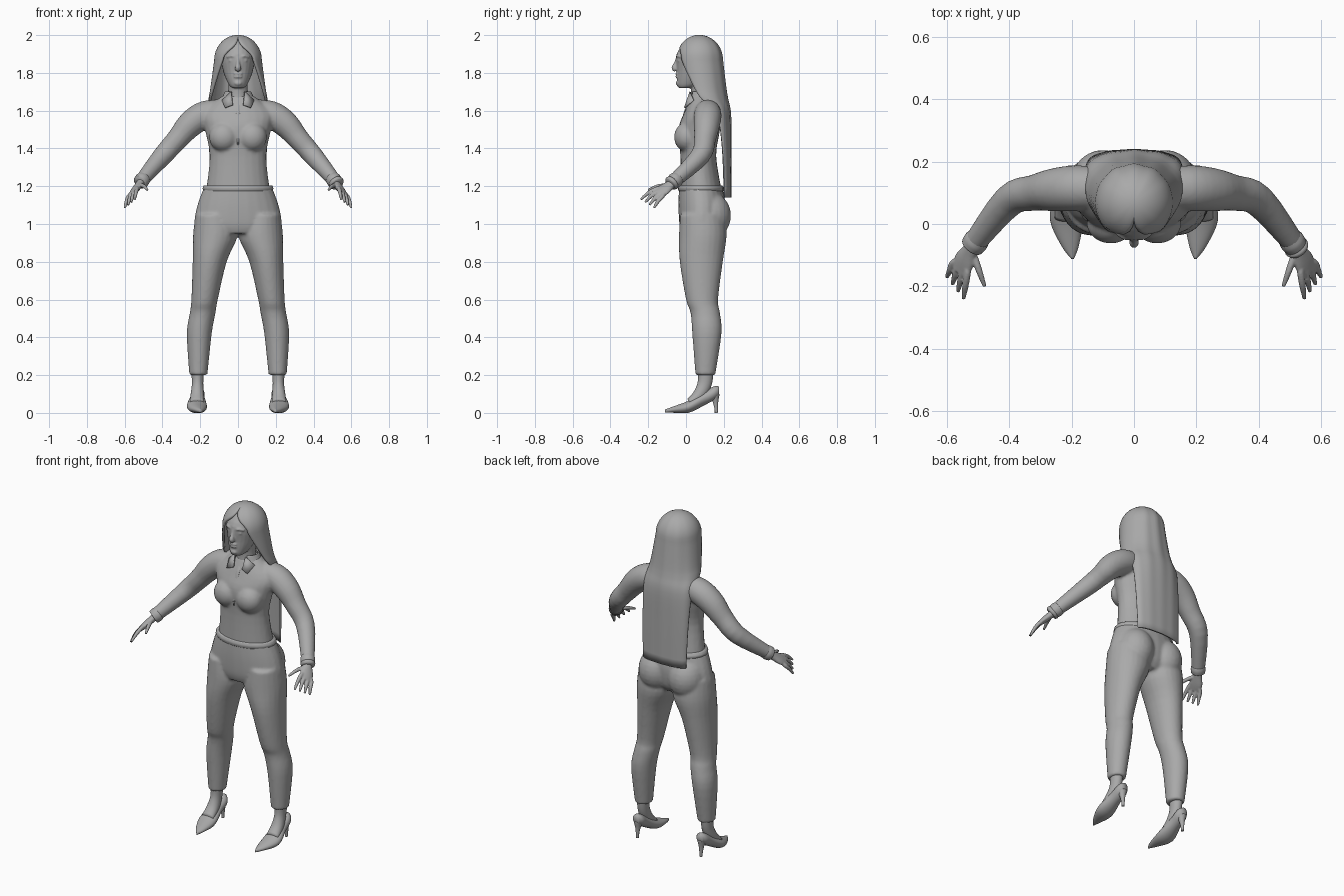
import bpy, bmesh, math
from mathutils import Vector, Matrix

if "Cube" in bpy.data.objects:
    bpy.data.objects.remove(bpy.data.objects["Cube"])

grey = bpy.data.materials.new("plain grey")
grey.use_nodes = True
grey.diffuse_color = (0.4, 0.4, 0.4, 1)
grey.node_tree.nodes["Principled BSDF"].inputs["Base Color"].default_value = grey.diffuse_color

ACROSS, ALONG, UP = Matrix.Identity(3)
SIDES = {"left": 1, "right": -1}


def spline(points, steps=4):
    """Smooth curve through tuples of any length."""
    result = []
    for i in range(len(points) - 1):
        before, start = points[max(i - 1, 0)], points[i]
        end, after = points[i + 1], points[min(i + 2, len(points) - 1)]
        for k in range(steps):
            t = k / steps
            result.append([b + t * (c - a + t * (2 * a - 5 * b + 4 * c - d + t * (3 * b - 3 * c + d - a))) / 2
                           for a, b, c, d in zip(before, start, end, after)])
    return result + [points[-1]]


def level(z, half_width, front, back, x=0):
    """Horizontal oval given by its front and back."""
    return x, (front + back) / 2, z, half_width, (back - front) / 2


def bridge(bm, lower, upper, closed):
    count = len(lower)
    for k in range(count if closed else count - 1):
        j = (k + 1) % count
        bm.faces.new((lower[k], lower[j], upper[j], upper[k]))


def tube(bm, points, side=ACROSS, axis=None, mirror=1, sides=24):
    """Closed loft of ovals: x, y, z, radius along side, other radius."""
    points = spline(points)
    centres = [Vector(p[:3]) for p in points]
    rings = []
    for i, (centre, point) in enumerate(zip(centres, points)):
        ahead, behind = centres[min(i + 1, len(points) - 1)], centres[max(i - 1, 0)]
        tangent = axis or (ahead - behind).normalized()
        u = (side - tangent * side.dot(tangent)).normalized()
        v = tangent.cross(u)
        ring = []
        for k in range(sides):
            angle = math.tau * k / sides
            co = centre + u * point[3] * math.cos(angle) + v * point[-1] * math.sin(angle)
            co.x *= mirror
            ring.append(bm.verts.new(co))
        rings.append(ring)
    for lower, upper in zip(rings, rings[1:]):
        bridge(bm, lower, upper, True)
    bm.faces.new(rings[0])
    bm.faces.new(rings[-1])


def shell(bm, rows, ripple=0, segments=40):
    """Open-fronted sheet of arcs: z, half width, centre y, depth, opening angle."""
    rings = []
    for z, half_width, middle, depth, opening in rows:
        ring = []
        for k in range(segments + 1):
            angle = math.radians(opening) * (2 * k / segments - 1)
            lock = 1 + ripple * (math.cos(11 * angle) - math.cos(angle) ** 8)
            ring.append(bm.verts.new((half_width * math.sin(angle), middle + depth * math.cos(angle) * lock, z)))
        rings.append(ring)
    for lower, upper in zip(rings, rings[1:]):
        bridge(bm, lower, upper, False)
    return rings


def ball(bm, centre, radii):
    place = Matrix.Translation(centre) @ Matrix.Diagonal((*radii, 1))
    bmesh.ops.create_uvsphere(bm, u_segments=24, v_segments=14, radius=1, matrix=place)


def finish(name, bm, voxel=0, thickness=0):
    """Turn the mesh into an object, optionally blending its parts or thickening it."""
    bmesh.ops.recalc_face_normals(bm, faces=bm.faces)
    for face in bm.faces:
        face.smooth = True
    mesh = bpy.data.meshes.new(name)
    bm.to_mesh(mesh)
    bm.free()
    mesh.materials.append(grey)
    ob = bpy.data.objects.new(name, mesh)
    bpy.context.collection.objects.link(ob)
    if thickness:
        solid = ob.modifiers.new("thickness", "SOLIDIFY")
        solid.thickness, solid.offset = thickness, 0
    if voxel:
        blend = ob.modifiers.new("blend", "REMESH")
        blend.mode, blend.voxel_size, blend.use_smooth_shade = "VOXEL", voxel, True
        relax = ob.modifiers.new("relax", "SMOOTH")
        relax.factor, relax.iterations = 0.5, 3


# Shirt: trunk, bust and sleeves blended together
shirt = bmesh.new()
trunk = [level(z=1.17, half_width=.17, front=-.03, back=.19),
         level(z=1.36, half_width=.15, front=-.03, back=.16),
         level(z=1.5, half_width=.175, front=-.04, back=.18),
         level(z=1.59, half_width=.185, front=-.01, back=.18),
         level(z=1.68, half_width=.08, front=.03, back=.15)]
sleeve = [(.06, .11, 1.6, .06), (.17, .115, 1.58, .073), (.25, .11, 1.53, .07),
          (.32, .1, 1.45, .058), (.4, .075, 1.36, .052), (.515, -.065, 1.225, .036)]
tube(shirt, trunk, axis=UP)
for s in SIDES.values():
    ball(shirt, (s * .075, .005, 1.46), (.078, .068, .078))
    tube(shirt, sleeve, side=ALONG, mirror=s)
finish("shirt", shirt, voxel=.009)

# Trousers: hips, seat and legs blended together
trousers = bmesh.new()
hips = [level(z=1.2, half_width=.178, front=-.037, back=.19),
        level(z=1.1, half_width=.215, front=-.04, back=.21),
        level(z=1, half_width=.23, front=-.035, back=.2),
        level(z=.95, half_width=.18, front=-.02, back=.17)]
leg = [level(z=1.05, half_width=.1, front=-.03, back=.2, x=.125),
       level(z=.94, half_width=.118, front=-.037, back=.215, x=.12),
       level(z=.8, half_width=.09, front=-.033, back=.195, x=.15),
       level(z=.6, half_width=.07, front=0, back=.17, x=.177),
       level(z=.53, half_width=.068, front=.024, back=.18, x=.187),
       level(z=.42, half_width=.066, front=.033, back=.188, x=.205),
       level(z=.2, half_width=.048, front=.05, back=.155, x=.21)]
tube(trousers, hips, axis=UP)
for s in SIDES.values():
    ball(trousers, (s * .1, .125, 1.045), (.105, .113, .125))
    tube(trousers, leg, axis=UP, mirror=s)
finish("trousers", trousers, voxel=.009)

# Fold of the waistband
waistband = bmesh.new()
tube(waistband, [level(z=1.175, half_width=.183, front=-.04, back=.198),
                 level(z=1.19, half_width=.187, front=-.043, back=.2),
                 level(z=1.205, half_width=.18, front=-.038, back=.19)], axis=UP)
finish("waistband", waistband)

# Head: skull, neck and features blended together
head = bmesh.new()
skull = [level(z=1.72, half_width=.03, front=-.038, back=.03),
         level(z=1.74, half_width=.05, front=-.047, back=.08),
         level(z=1.81, half_width=.079, front=-.048, back=.15),
         level(z=1.9, half_width=.088, front=-.05, back=.168),
         level(z=1.975, half_width=.05, front=.005, back=.12)]
neck = [level(z=1.62, half_width=.065, front=.02, back=.15),
        level(z=1.69, half_width=.053, front=.027, back=.13),
        level(z=1.76, half_width=.052, front=.02, back=.13)]
nose = [(0, -.045, 1.885, .008), (0, -.053, 1.855, .009), (0, -.062, 1.828, .015), (0, -.052, 1.817, .015)]
brow = [(.014, -.046, 1.884, .006), (.035, -.043, 1.89, .007), (.06, -.026, 1.884, .005)]
tube(head, skull, axis=UP)
tube(head, neck, axis=UP)
tube(head, nose)
ball(head, (0, -.04, 1.745), (.022, .014, .014))
for lip_height in (1.795, 1.779):
    ball(head, (0, -.045, lip_height), (.023, .011, .007))
for s in SIDES.values():
    tube(head, brow, side=UP, mirror=s)
    ball(head, (s * .034, -.036, 1.865), (.016, .009, .007))
finish("head", head, voxel=.005)

# Long hair: a domed cap that opens round the face and falls flat down the back
hair = bmesh.new()
cap = []
for step in range(8, 0, -1):
    tilt = math.radians(10 * step)
    spread = .12 * math.cos(tilt)
    cap.append((1.87 + .125 * math.sin(tilt), spread, .07, spread, 180 - 42 * math.cos(tilt) ** 6))
fall = [(1.87, .12, .07, .12, 138), (1.72, .14, .09, .118, 112), (1.66, .15, .11, .108, 103),
        (1.58, .152, .165, .068, 92), (1.4, .147, .19, .045, 88), (1.14, .14, .2, .035, 86)]
crown = hair.verts.new((0, .07, 1.995))
first = shell(hair, cap + spline(fall), ripple=.02)[0]
for a, b in zip(first, first[1:]):
    hair.faces.new((crown, a, b))
bmesh.ops.remove_doubles(hair, verts=hair.verts, dist=.0005)
finish("hair", hair, thickness=.012)

# Collar: a band round the neck with two pointed flaps
collar = bmesh.new()
shell(collar, spline([(1.64, .098, .085, .08, 150), (1.67, .08, .086, .065, 150), (1.7, .066, .086, .056, 150)]))
for s in SIDES.values():
    flap = [(.035, .022, 1.7), (.085, .04, 1.655), (.068, -.008, 1.615), (.028, -.002, 1.63)]
    collar.faces.new([collar.verts.new((s * x, y, z)) for x, y, z in flap])
finish("collar", collar, thickness=.007)

# Narrow placket down the chest
placket = bmesh.new()
tube(placket, [(0, .016, 1.64, .012, .003), (0, -.012, 1.58, .01, .003), (0, -.042, 1.42, .004, .003)])
finish("placket", placket)

# Parts repeated for each hand and foot
palm_width = Vector((.045, .04, -.035))
wrist, knuckles = Vector((.53, -.1, 1.195)), [Vector((.535, -.16, 1.185)), Vector((.58, -.125, 1.145))]
tips = [Vector((.547, -.24, 1.13)), Vector((.6, -.17, 1.085))]
palm = [(.5, -.045, 1.24, .025, .022), (.522, -.08, 1.21, .026, .02),
        (.545, -.12, 1.18, .039, .017), (.559, -.155, 1.16, .034, .011)]
cuff = [(.499, -.045, 1.242, .038), (.508, -.057, 1.232, .041), (.519, -.071, 1.221, .038)]
ankle = [(.214, .105, .25, .036, .042), (.214, .1, .16, .03, .038),
         (.216, .07, .095, .035, .034), (.217, .02, .055, .038, .022)]
shoe = [(.197, -.112, .01, .004, .008), (.205, -.07, .017, .028, .016), (.217, .015, .033, .053, .032),
        (.215, .1, .078, .038, .036), (.213, .15, .105, .035, .036), (.213, .175, .115, .02, .025)]
heel = [(.213, .15, .1, .028), (.213, .156, .06, .015), (.213, .16, .02, .009), (.213, .16, 0, .008)]

for label, s in SIDES.items():
    hand = bmesh.new()
    tube(hand, palm, side=palm_width, mirror=s)
    fingers = [(knuckles[0].lerp(knuckles[1], i / 3), tips[0].lerp(tips[1], i / 3)) for i in range(4)]
    fingers.append((Vector((.513, -.105, 1.205)), Vector((.479, -.2, 1.18))))
    for base, tip in fingers:
        root, joint = base.lerp(wrist, .4), base.lerp(tip, .5) + UP * .006
        tube(hand, [(*root, .011), (*base, .0115), (*joint, .0105), (*tip, .0065)],
             side=palm_width, mirror=s, sides=12)
    finish(label + "_hand", hand, voxel=.004)

    for part, path, side, axis in (("cuff", cuff, ALONG, None), ("ankle", ankle, ACROSS, None),
                                   ("shoe", shoe, ACROSS, ALONG), ("heel", heel, ACROSS, UP)):
        bm = bmesh.new()
        tube(bm, path, side, axis, s)
        finish(label + "_" + part, bm)

# Bracelet on the left wrist
bracelet = bmesh.new()
tube(bracelet, [(.516, -.068, 1.224, .036), (.521, -.075, 1.217, .041), (.526, -.082, 1.21, .036)], side=ALONG)
finish("bracelet", bracelet)
